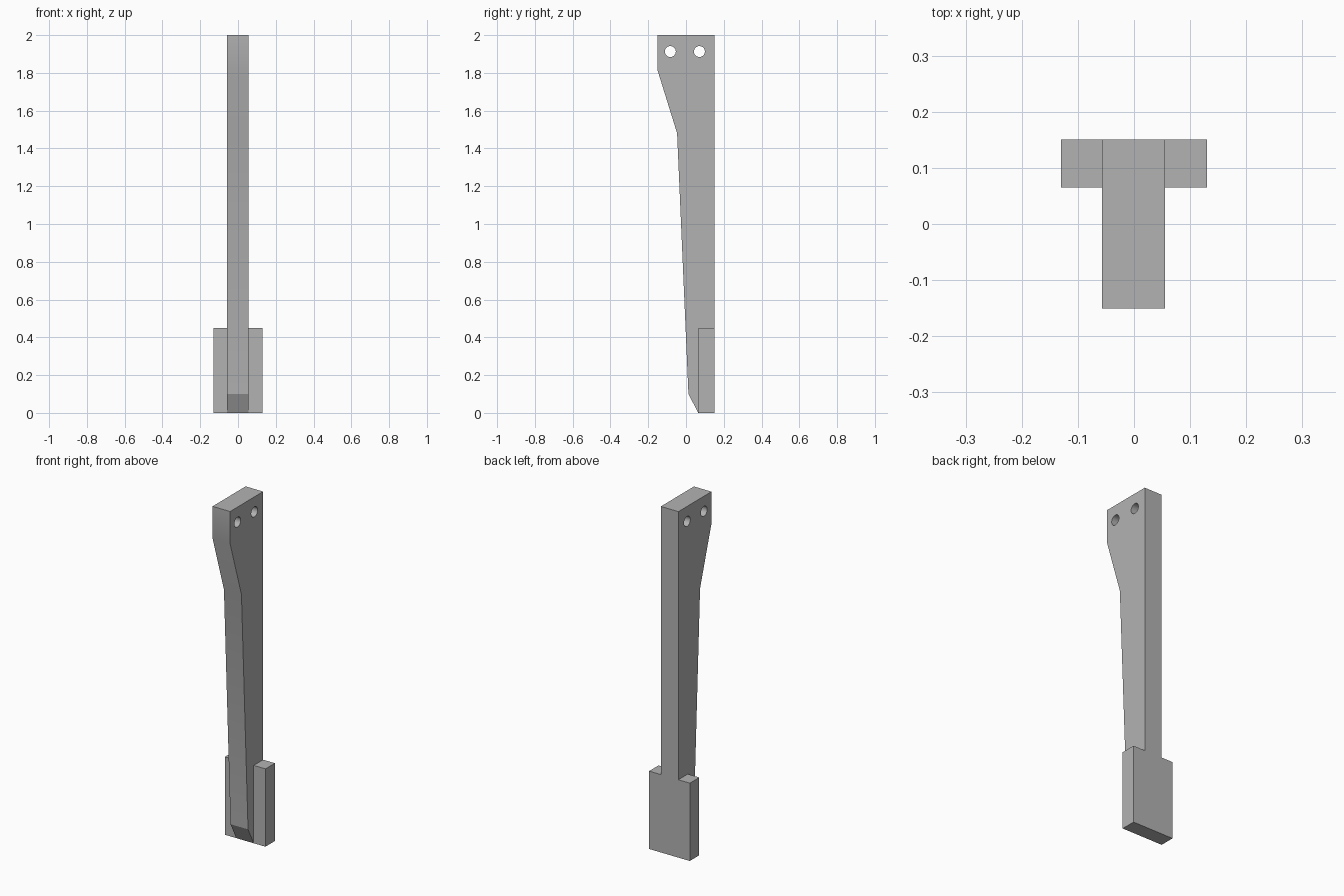
import bpy
import bmesh
from math import pi

cube = bpy.data.objects.get("Cube")
if cube:
    bpy.data.objects.remove(cube)

GREY = (0.45, 0.45, 0.45, 1)
steel = bpy.data.materials.new("plain grey")
steel.use_nodes = True
steel.diffuse_color = GREY
steel.node_tree.nodes["Principled BSDF"].inputs["Base Color"].default_value = GREY

BACK, PAD_FRONT = 0.151, 0.065


def prism(name, outline, x0, x1):
    """Extrude a (y, z) outline sideways from x0 to x1."""
    bm = bmesh.new()
    face = bm.faces.new([bm.verts.new((x0, y, z)) for y, z in outline])
    new = bmesh.ops.extrude_face_region(bm, geom=[face])["geom"]
    verts = [v for v in new if isinstance(v, bmesh.types.BMVert)]
    bmesh.ops.translate(bm, verts=verts, vec=(x1 - x0, 0, 0))
    bmesh.ops.recalc_face_normals(bm, faces=bm.faces)
    mesh = bpy.data.meshes.new(name)
    bm.to_mesh(mesh)
    bm.free()
    mesh.materials.append(steel)
    obj = bpy.data.objects.new(name, mesh)
    bpy.context.collection.objects.link(obj)
    return obj


def combine(target, tool, operation):
    """Apply a boolean and discard the tool object."""
    mod = target.modifiers.new(operation.lower(), "BOOLEAN")
    mod.operation, mod.object, mod.solver = operation, tool, "EXACT"
    bpy.context.view_layer.objects.active = target
    bpy.ops.object.modifier_apply(modifier=mod.name)
    bpy.data.objects.remove(tool)


# Tapered shank with a wide head and a chamfered toe
shank = prism("shank", [
    (BACK, 0), (BACK, 2), (-0.151, 2), (-0.151, 1.815),
    (-0.047, 1.48), (0.013, 0.10), (PAD_FRONT, 0),
], -0.057, 0.055)

# Wide flat foot pad merged into the back of the toe
pad = prism("foot_pad", [
    (BACK, 0), (BACK, 0.45), (PAD_FRONT, 0.45), (PAD_FRONT, 0),
], -0.13, 0.13)
combine(shank, pad, "UNION")

# Two bolt holes through the head
for y in (-0.083, 0.071):
    bpy.ops.mesh.primitive_cylinder_add(
        vertices=32, radius=0.029, depth=0.4,
        location=(0, y, 1.913), rotation=(0, pi / 2, 0))
    hole = bpy.context.object
    hole.data.materials.append(steel)
    combine(shank, hole, "DIFFERENCE")

# Smooth hole walls, crisp edges elsewhere
bpy.ops.object.select_all(action="DESELECT")
shank.select_set(True)
bpy.context.view_layer.objects.active = shank
bpy.ops.object.shade_smooth_by_angle(angle=pi / 9)
